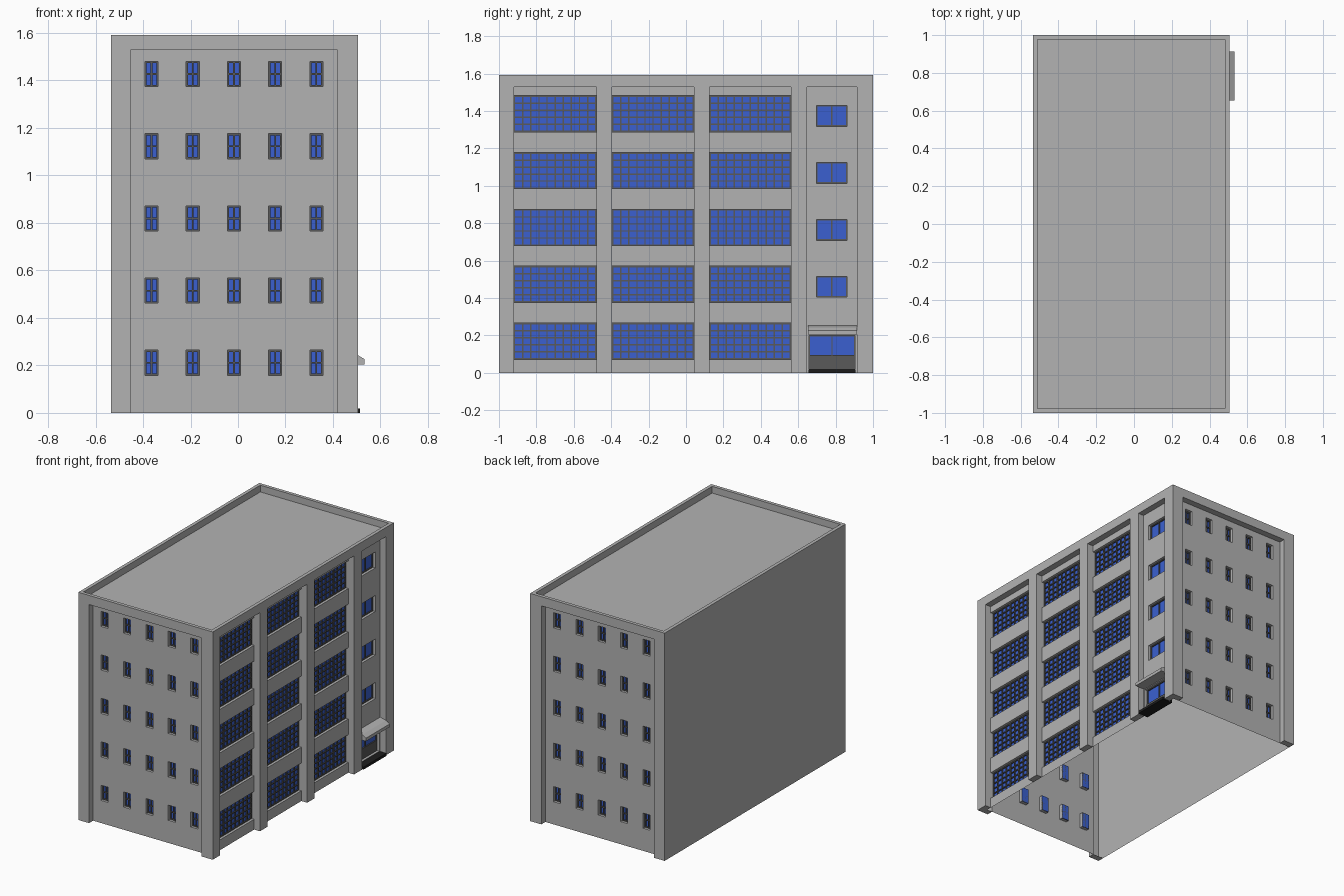
import bpy, bmesh
from mathutils import Vector

if "Cube" in bpy.data.objects:
    bpy.data.objects.remove(bpy.data.objects["Cube"])

X0, X1, H = -0.535, 0.505, 1.592     # wall planes and height
ZR, RD, WD = 1.528, 0.045, 0.026     # recess top, recess depth, window depth
PITCH = 0.304                        # storey height


def material(name, rgb):
    m = bpy.data.materials.new(name)
    m.diffuse_color = (*rgb, 1)
    m.use_nodes = True
    m.node_tree.nodes["Principled BSDF"].inputs["Base Color"].default_value = m.diffuse_color
    return m


CONCRETE = material("concrete grey", (0.45, 0.45, 0.45))
GLASS = material("window blue", (0.043, 0.118, 0.63))
FRAME = material("frame dark grey", (0.1, 0.1, 0.1))
BLACK = material("step black", (0.012, 0.012, 0.012))

# Each side maps (u along wall, v up, d inward depth) to a point
SIDES = {
    "front": lambda u, v, d: Vector((u, -1 + d, v)),
    "back": lambda u, v, d: Vector((u, 1 - d, v)),
    "right": lambda u, v, d: Vector((X1 - d, u, v)),
    "left": lambda u, v, d: Vector((X0 + d, u, v)),
}


def finish(bm, name, mat):
    bmesh.ops.remove_doubles(bm, verts=bm.verts, dist=1e-5)
    me = bpy.data.meshes.new(name)
    bm.to_mesh(me)
    bm.free()
    me.materials.append(mat)
    ob = bpy.data.objects.new(name, me)
    bpy.context.collection.objects.link(ob)
    return ob


def quad(bm, pts, facing):
    """Add a quad whose normal points along 'facing'."""
    n = (pts[1] - pts[0]).cross(pts[2] - pts[1])
    if n.dot(facing) < 0:
        pts = pts[::-1]
    bm.faces.new([bm.verts.new(p) for p in pts])


def panel(bm, P, rect, holes, d, depth):
    """Wall plane at depth d with rectangular holes and their reveals."""
    u0, u1, v0, v1 = rect
    out = P(0, 0, -1) - P(0, 0, 0)
    us = sorted({u0, u1, *[x for h in holes for x in h[:2]]})
    vs = sorted({v0, v1, *[x for h in holes for x in h[2:]]})
    for a, b in zip(us, us[1:]):
        for c, e in zip(vs, vs[1:]):
            mu, mv = (a + b) / 2, (c + e) / 2
            if any(h[0] < mu < h[1] and h[2] < mv < h[3] for h in holes):
                continue
            quad(bm, [P(a, c, d), P(b, c, d), P(b, e, d), P(a, e, d)], out)
    for a, b, c, e in holes:
        mid, k = P((a + b) / 2, (c + e) / 2, d), d + depth
        edges = [(a, c, a, e), (b, c, b, e), (a, e, b, e)]
        if c > 0:
            edges.append((a, c, b, c))
        for p, q, r, s in edges:
            quad(bm, [P(p, q, d), P(r, s, d), P(r, s, k), P(p, q, k)], mid - P((p + r) / 2, (q + s) / 2, d))


def box(bm, P, u0, u1, v0, v1, d0, d1):
    vs = bmesh.ops.create_cube(bm, size=1)["verts"]
    a, b = P(u0, v0, d0), P(u1, v1, d1)
    for v in vs:
        v.co = Vector([(a[i] + b[i]) / 2 + v.co[i] * abs(b[i] - a[i]) for i in range(3)])


def bars(bm, P, rect, nu, nv, d, w):
    """Window frame with nu x nv panes."""
    u0, u1, v0, v1 = rect
    for i in range(nu + 1):
        c = u0 + w / 2 + (u1 - u0 - w) * i / nu
        box(bm, P, c - w / 2, c + w / 2, v0, v1, d - 0.008, d)
    for i in range(nv + 1):
        c = v0 + w / 2 + (v1 - v0 - w) * i / nv
        box(bm, P, u0, u1, c - w / 2, c + w / 2, d - 0.008, d)


def facade(side, u0, u1, bays):
    """bays: list of (start, end, windows, panes across, panes up, bar width)."""
    P = SIDES[side]
    wall, glass, frame = bmesh.new(), bmesh.new(), bmesh.new()
    panel(wall, P, (u0, u1, 0, H), [(b[0], b[1], 0, ZR) for b in bays], 0, RD)
    for a, b, wins, nu, nv, w in bays:
        panel(wall, P, (a, b, 0, ZR), wins, RD, WD)
        for r in wins:
            panel(glass, P, r, [], RD + WD, 0)
            bars(frame, P, r, nu, nv, RD + WD, w)
    # undersides of the piers
    ends = [u0] + [x for b in bays for x in b[:2]] + [u1]
    if bays:
        for a, b in zip(ends[::2], ends[1::2]):
            quad(wall, [P(a, 0, 0), P(b, 0, 0), P(b, 0, RD), P(a, 0, RD)], Vector((0, 0, -1)))
    finish(wall, side + "_wall", CONCRETE)
    if bays:
        finish(glass, side + "_window_glass", GLASS)
        finish(frame, side + "_window_frames", FRAME)
    else:
        glass.free()
        frame.free()


# Front and back: five by five small windows in one recess
small = [(-0.364 + 0.1735 * i - 0.0275, -0.364 + 0.1735 * i + 0.0275, 0.158 + PITCH * k, 0.264 + PITCH * k)
         for i in range(5) for k in range(5)]
for s in ("front", "back"):
    facade(s, X0, X1, [(-0.452, 0.419, small, 2, 2, 0.007)])

# Right: three bays of ribbon windows and the stair bay with the entrance
bays = []
for a, b in ((-0.92, -0.479), (-0.395, 0.043), (0.126, 0.561)):
    bays.append((a, b, [(a, b, 0.072 + PITCH * k, 0.266 + PITCH * k) for k in range(5)], 10, 5, 0.007))
stair = [(0.698, 0.861, 0.404 + 0.3045 * k, 0.516 + 0.3045 * k) for k in range(4)]
door = (0.658, 0.904, 0.02, 0.199)
bays.append((0.647, 0.914, stair + [door], 2, 1, 0.006))
facade("right", -1, 1, bays)

# Left: plain wall
facade("left", -1, 1, [])

# Parapet rim, its inner faces and the roof slab
T, ROOF = 0.024, 1.545
bm = bmesh.new()
top = lambda u, v, d: Vector((u, v, H - d))
inner = (X0 + T, X1 - T, -1 + T, 1 - T)
panel(bm, top, (X0, X1, -1, 1), [inner], 0, H - ROOF)
a, b, c, e = inner
for p, q, r, s in ((a, c, a, e), (b, c, b, e), (a, c, b, c), (a, e, b, e)):
    mid = Vector(((a + b) / 2 - (p + r) / 2, (c + e) / 2 - (q + s) / 2, 0))
    if c < 0 and q == c and s == c:      # the panel leaves out a side starting below zero
        quad(bm, [top(p, q, 0), top(r, s, 0), top(r, s, H - ROOF), top(p, q, H - ROOF)], mid)
panel(bm, top, inner, [], H - ROOF, 0)
finish(bm, "roof_and_parapet", CONCRETE)

# Entrance: lower door panel and step
R = SIDES["right"]
bm = bmesh.new()
box(bm, R, 0.658, 0.904, 0.02, 0.094, RD + WD - 0.009, RD + WD)
finish(bm, "door_lower_panel", FRAME)
bm = bmesh.new()
box(bm, R, 0.655, 0.907, 0, 0.018, -0.008, RD + WD)
finish(bm, "entrance_step", BLACK)

# Sloped entrance canopy: side profile extruded along the wall
bm = bmesh.new()
profile = [(RD, 0.204), (-0.028, 0.204), (-0.028, 0.226), (0.0, 0.243), (RD, 0.254)]
face = bm.faces.new([bm.verts.new(R(0.653, v, d)) for d, v in profile])
ext = bmesh.ops.extrude_face_region(bm, geom=[face])["geom"]
bmesh.ops.translate(bm, verts=[g for g in ext if isinstance(g, bmesh.types.BMVert)], vec=(0, 0.261, 0))
bmesh.ops.recalc_face_normals(bm, faces=bm.faces)
finish(bm, "entrance_canopy", CONCRETE)
